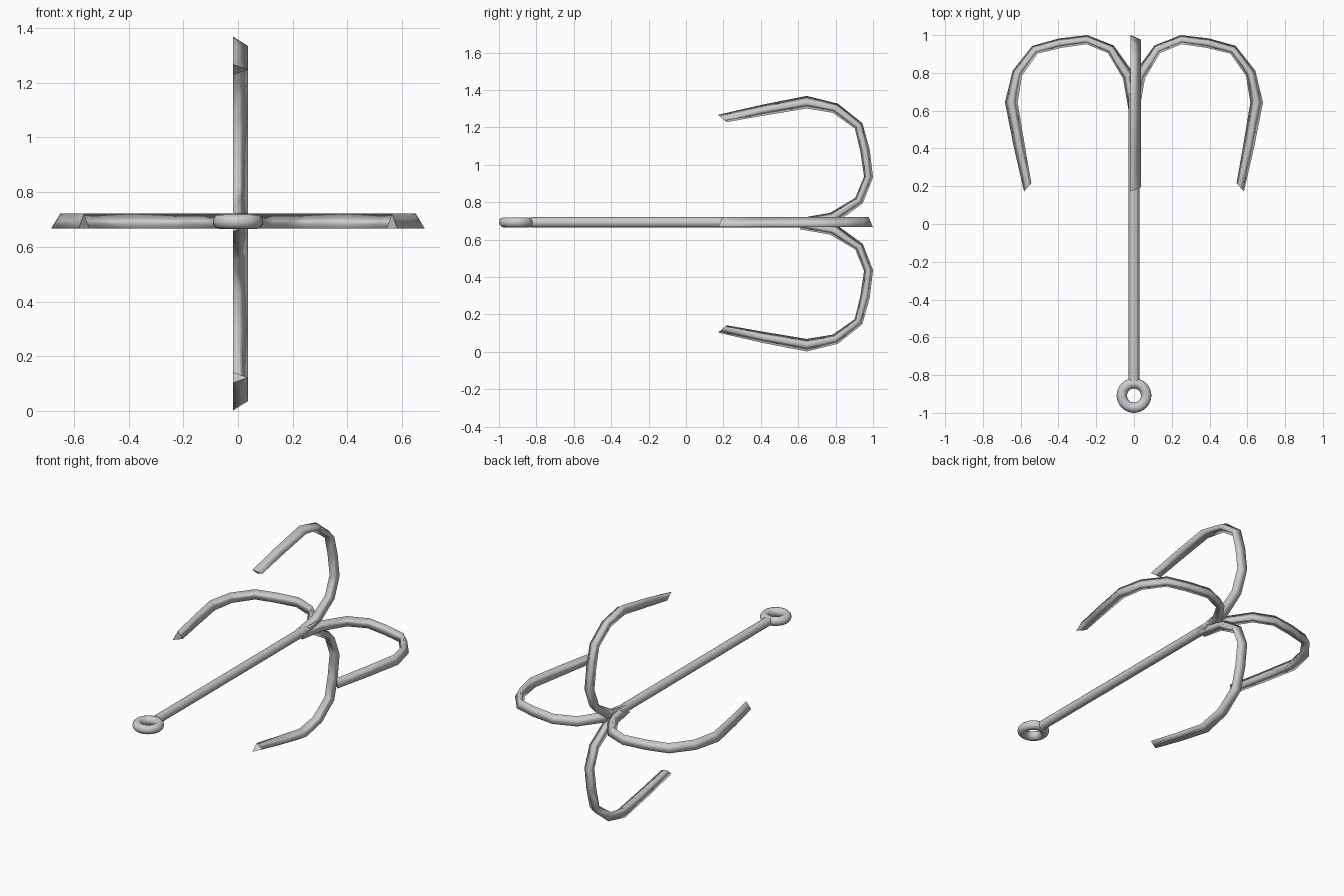
import bpy, bmesh, math
from mathutils import Vector

if "Cube" in bpy.data.objects:
    bpy.data.objects.remove(bpy.data.objects["Cube"])

CZ = 0.685          # height of the hub axis
SHAFT_Z = 0.692

# hook stations: (outer radius, outer y, inner radius, inner y)
STATIONS = [
    (-0.030, 0.62, 0.030, 0.61),
    (0.010, 0.81, 0.058, 0.77),
    (0.108, 0.945, 0.138, 0.905),
    (0.248, 1.00, 0.252, 0.952),
    (0.398, 0.982, 0.388, 0.932),
    (0.538, 0.943, 0.510, 0.902),
    (0.642, 0.812, 0.593, 0.785),
    (0.683, 0.645, 0.616, 0.645),
    (0.637, 0.41, 0.578, 0.415),
    (0.582, 0.172, 0.543, 0.217),
]


def smooth(ob):
    for p in ob.data.polygons:
        p.use_smooth = True


# three-sided hook swept along the stations
def hook(name, radial, side):
    radial, side = Vector(radial), Vector(side)
    hub = Vector((0, 0, CZ))
    bm = bmesh.new()
    rings = []
    for ro, yo, ri, yi in STATIONS:
        pts = [(ro, yo, -0.018), (ri, yi, -0.018),
               ((ro + ri) / 2, (yo + yi) / 2, 0.036)]
        rings.append([bm.verts.new(hub + radial * r + Vector((0, y, 0)) + side * s)
                      for r, y, s in pts])
    for a, b in zip(rings, rings[1:]):
        for i in range(3):
            j = (i + 1) % 3
            f = bm.faces.new((a[i], a[j], b[j], b[i]))
            f.smooth = True
    for cap in (rings[0], rings[-1]):
        bm.faces.new(cap)
    bmesh.ops.recalc_face_normals(bm, faces=bm.faces)
    # keep the end cuts crisp
    for cap in (rings[0], rings[-1]):
        for i in range(3):
            bm.edges.get((cap[i], cap[(i + 1) % 3])).smooth = False
    me = bpy.data.meshes.new(name)
    bm.to_mesh(me)
    bm.free()
    ob = bpy.data.objects.new(name, me)
    bpy.context.collection.objects.link(ob)


hook("hook_right", (1, 0, 0), (0, 0, 1))
hook("hook_left", (-1, 0, 0), (0, 0, 1))
hook("hook_top", (0, 0, 1), (1, 0, 0))
hook("hook_bottom", (0, 0, -1), (1, 0, 0))

# straight shaft
y0, y1 = -0.83, 0.78
bpy.ops.mesh.primitive_cylinder_add(vertices=12, radius=0.028, depth=y1 - y0,
                                    location=(0, (y0 + y1) / 2, SHAFT_Z),
                                    rotation=(math.pi / 2, 0, 0))
shaft = bpy.context.object
shaft.name = "shaft"
bpy.ops.object.shade_smooth_by_angle(angle=math.radians(40))

# rope eye
bpy.ops.mesh.primitive_torus_add(major_radius=0.0645, minor_radius=0.0275,
                                 major_segments=32, minor_segments=12,
                                 location=(0, -0.908, SHAFT_Z))
eye = bpy.context.object
eye.name = "rope_eye"
smooth(eye)
